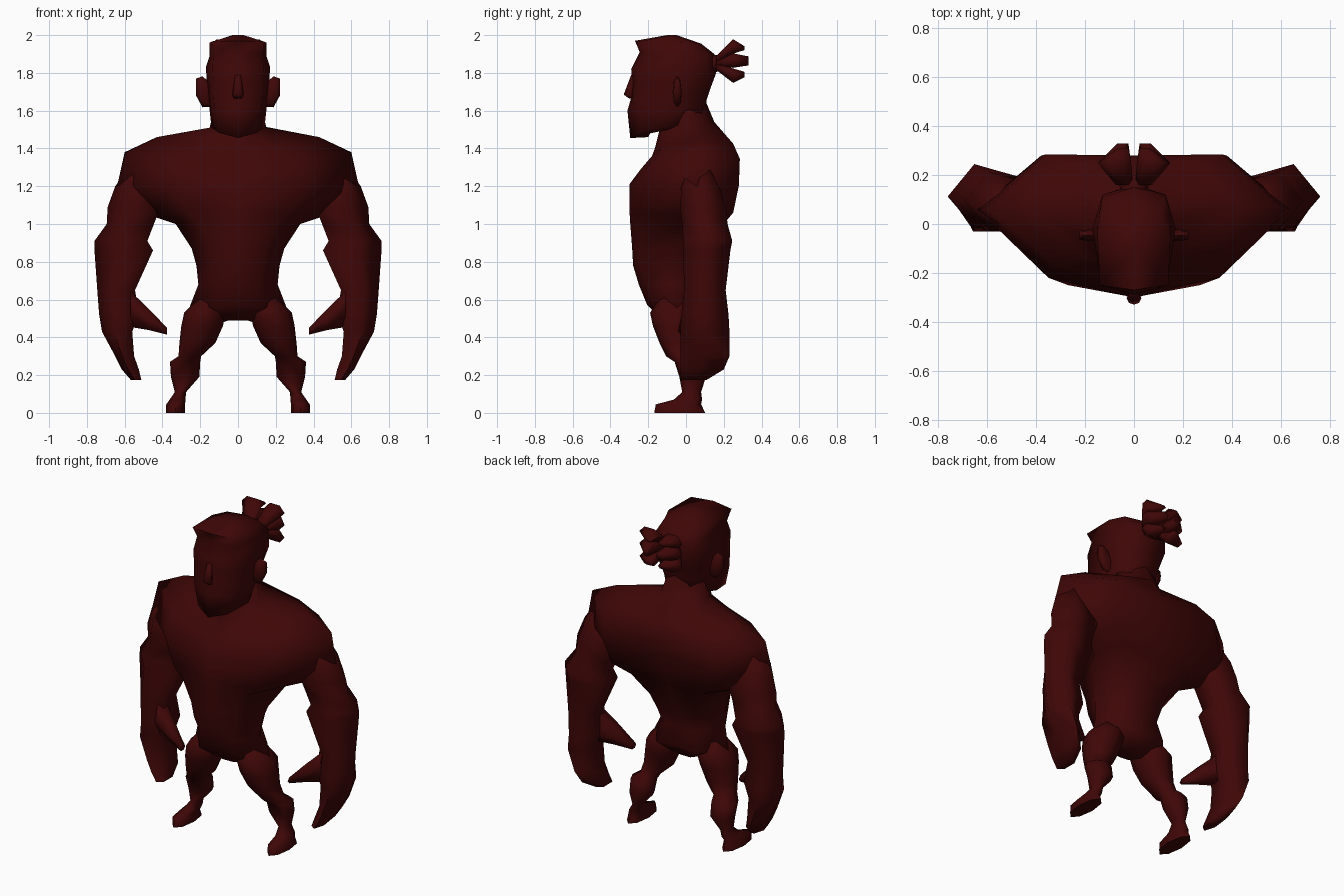
import bpy, bmesh, math

skin = bpy.data.materials.new("dark_red")
skin.diffuse_color = (0.05, 0.002, 0.002, 1)


def loft(name, rings, mirror=False, angle=85):
    """Skin a list of equal-length point rings and close both ends."""
    bm = bmesh.new()
    loops = [[bm.verts.new(p) for p in r] for r in rings]
    n = len(loops[0])
    for a, b in zip(loops, loops[1:]):
        for i in range(n):
            j = (i + 1) % n
            bm.faces.new((a[i], a[j], b[j], b[i]))
    bm.faces.new(loops[0])
    bm.faces.new(loops[-1])
    bmesh.ops.recalc_face_normals(bm, faces=bm.faces)
    me = bpy.data.meshes.new(name)
    bm.to_mesh(me)
    bm.free()
    me.materials.append(skin)
    ob = bpy.data.objects.new(name, me)
    bpy.context.collection.objects.link(ob)
    bpy.ops.object.select_all(action='DESELECT')
    ob.select_set(True)
    bpy.context.view_layer.objects.active = ob
    bpy.ops.object.shade_smooth_by_angle(angle=math.radians(angle))
    if mirror:
        ob.modifiers.new("mirror", 'MIRROR').use_mirror_merge = False
    return ob


def body_ring(zf, zs, zb, yf, x1, y1, xs, ys, x2, y2, yb):
    """Symmetric 8-point ring: front, front side, side, back side, back."""
    half = [(x1, y1, (zf + zs) / 2), (xs, ys, zs), (x2, y2, (zs + zb) / 2)]
    return ([(0, yf, zf)] + half + [(0, yb, zb)]
            + [(-x, y, z) for x, y, z in reversed(half)])


def oval(x, y, z, a, b, axis='z', n=8):
    """Oval ring at a centre, perpendicular to an axis, with half-sizes a and b."""
    angles = [2 * math.pi * i / n for i in range(n)]
    low = min(math.cos(t) for t in angles)
    k = b / max(math.sin(t) for t in angles)
    pts = []
    for t in angles:
        u = a * (2 * (math.cos(t) - low) / (1 - low) - 1)
        v = k * math.sin(t)
        pts.append({'z': (x + u, y + v, z), 'x': (x, y + u, z + v),
                    'y': (x + u, y, z + v)}[axis])
    return pts


# Torso: hips, waist, chest, shoulders, neck
torso = [
    (.50, .48, .50, -.13, .05, -.11, .08, -.04, .05, .03, .04),
    (.57, .55, .57, -.205, .14, -.18, .26, -.05, .14, .09, .08),
    (.68, .68, .68, -.25, .11, -.22, .21, -.09, .11, .07, .07),
    (.78, .78, .78, -.28, .13, -.25, .22, -.08, .13, .10, .10),
    (.87, .87, .87, -.285, .15, -.25, .245, -.05, .16, .13, .13),
    (1.0, 1.0, 1.0, -.295, .20, -.26, .33, .0, .24, .20, .18),
    (1.08, 1.04, 1.08, -.30, .27, -.25, .45, .06, .34, .25, .22),
    (1.21, 1.20, 1.21, -.30, .35, -.22, .64, .06, .38, .28, .25),
    (1.29, 1.38, 1.31, -.24, .33, -.17, .60, .07, .36, .285, .28),
    (1.36, 1.46, 1.39, -.18, .20, -.13, .43, .08, .25, .25, .255),
    (1.40, 1.51, 1.54, -.165, .08, -.14, .15, .0, .09, .12, .15),
    (1.50, 1.60, 1.66, -.14, .07, -.12, .13, .0, .07, .08, .10),
]
loft("torso", [body_ring(*r) for r in torso])

# Head: jaw, face, brow, flat-topped hair
head = [
    (1.46, 1.50, 1.56, -.20, .06, -.19, .10, -.09, .06, .02, .05),
    (1.455, 1.51, 1.60, -.295, .10, -.25, .14, -.10, .08, .08, .10),
    (1.60, 1.60, 1.66, -.31, .125, -.25, .15, -.05, .09, .09, .11),
    (1.67, 1.70, 1.72, -.29, .13, -.25, .16, -.04, .11, .11, .13),
    (1.75, 1.75, 1.80, -.285, .13, -.25, .165, -.03, .13, .12, .16),
    (1.82, 1.83, 1.86, -.29, .135, -.25, .17, -.02, .13, .12, .155),
    (1.91, 1.89, 1.90, -.245, .13, -.22, .15, .0, .13, .11, .15),
    (1.97, 1.96, 1.955, -.27, .14, -.25, .15, -.04, .11, .05, .08),
    (2.0, 2.0, 2.0, -.10, .02, -.09, .03, -.08, .02, -.06, -.05),
]
loft("head", [body_ring(*r) for r in head])

# Nose
loft("nose", [oval(0, -.28, 1.79, .015, .01), oval(0, -.303, 1.685, .03, .027),
              oval(0, -.29, 1.665, .022, .012)])

# Ears
loft("ear", [oval(*r, 'x') for r in [(.14, -.045, 1.68, .022, .06),
                                     (.188, -.047, 1.70, .024, .082),
                                     (.222, -.045, 1.725, .018, .045)]], mirror=True)

# Arms with curled mitten hands
arm = [
    (.54, .07, 1.30, .04, .05), (.545, .075, 1.20, .105, .10),
    (.55, .09, 1.09, .14, .12), (.57, .10, 1.0, .125, .12),
    (.62, .115, .91, .14, .13), (.605, .11, .86, .155, .125),
    (.645, .10, .65, .10, .11), (.63, .10, .52, .105, .125),
    (.64, .10, .43, .08, .13), (.60, .10, .30, .05, .13),
    (.57, .085, .23, .045, .115), (.54, .04, .175, .028, .07),
]
loft("arm", [oval(*r, n=5) for r in arm], mirror=True)

# Thumbs
loft("thumb", [oval(*r, 'x', 6) for r in [(.57, .06, .55, .07, .095),
                                          (.47, .02, .493, .05, .055),
                                          (.375, -.015, .432, .028, .018)]], mirror=True)

# Legs and feet
leg = [
    (.15, -.06, .61, .06, .08), (.175, -.06, .53, .11, .13),
    (.19, -.06, .46, .11, .115), (.215, -.05, .37, .095, .09),
    (.255, -.025, .30, .06, .08), (.28, .015, .27, .08, .075),
    (.28, .035, .19, .075, .07), (.305, .03, .11, .03, .05),
    (.32, .01, .07, .042, .075), (.33, -.04, .045, .05, .12),
    (.33, -.033, .0, .05, .135),
]
loft("leg", [oval(*r) for r in leg], mirror=True)

# Tied hair: a knot and two columns of three tufts
loft("hair_knot", [oval(0, .11, 1.85, .05, .05, 'y'), oval(0, .16, 1.85, .06, .045, 'y'),
                   oval(0, .20, 1.85, .04, .035, 'y')])
for i, (dz, tip, thick) in enumerate([(.09, .31, .010), (.015, .33, .024), (-.065, .31, .014)]):
    loft(f"hair_tuft_{i + 1}", [oval(.04, .16, 1.85 + dz * .2, .035, .022, 'y', 6),
                                oval(.08, .25, 1.85 + dz, .068, .038, 'y', 6),
                                oval(.045, tip, 1.85 + dz * .9, .022, thick, 'y', 6)],
         mirror=True)
